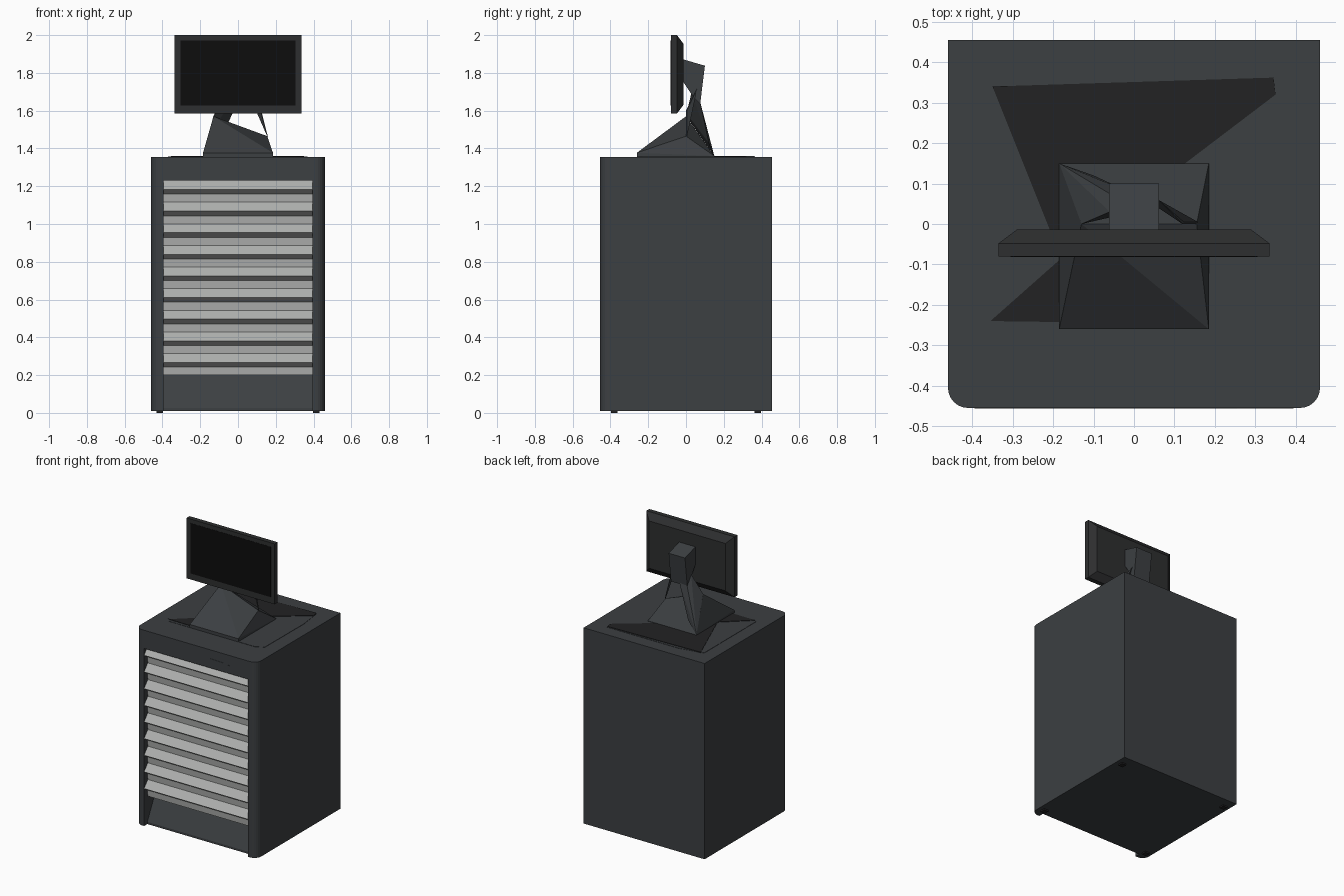
import bpy, bmesh, math

if "Cube" in bpy.data.objects:
    bpy.data.objects.remove(bpy.data.objects["Cube"])


def material(name, r, g, b):
    m = bpy.data.materials.new(name)
    m.diffuse_color = (r, g, b, 1)
    m.use_nodes = True
    m.node_tree.nodes["Principled BSDF"].inputs["Base Color"].default_value = m.diffuse_color
    return m


DARK = material("dark_grey", 0.045, 0.05, 0.054)
BLACK = material("near_black", 0.016, 0.016, 0.017)
BEZEL = material("bezel_grey", 0.027, 0.028, 0.029)
SCREEN = material("screen_black", 0.004, 0.004, 0.004)
LIGHT = material("light_grey", 0.42, 0.43, 0.42)


def finish(name, bm, mat):
    bmesh.ops.recalc_face_normals(bm, faces=bm.faces)
    me = bpy.data.meshes.new(name)
    bm.to_mesh(me)
    bm.free()
    ob = bpy.data.objects.new(name, me)
    bpy.context.collection.objects.link(ob)
    me.materials.append(mat)
    return ob


def prism(name, pts, axis, lo, hi, mat):
    """Extrude a 2D outline along z (outline in x,y) or along x (outline in y,z)."""
    bm = bmesh.new()
    place = (lambda a, b, t: (a, b, t)) if axis == "z" else (lambda a, b, t: (t, a, b))
    low = [bm.verts.new(place(a, b, lo)) for a, b in pts]
    high = [bm.verts.new(place(a, b, hi)) for a, b in pts]
    bm.faces.new(low)
    bm.faces.new(high)
    n = len(pts)
    for i in range(n):
        j = (i + 1) % n
        bm.faces.new((low[i], low[j], high[j], high[i]))
    return finish(name, bm, mat)


def box(name, x0, x1, y0, y1, z0, z1, mat):
    return prism(name, [(x0, y0), (x1, y0), (x1, y1), (x0, y1)], "z", z0, z1, mat)


def hull(name, pts, mat):
    bm = bmesh.new()
    for p in pts:
        bm.verts.new(p)
    res = bmesh.ops.convex_hull(bm, input=bm.verts)
    loose = [v for v in bm.verts if not v.link_faces]
    bmesh.ops.delete(bm, geom=loose, context="VERTS")
    return finish(name, bm, mat)


# Cabinet body: rounded front corners, recessed front with sloping plinth
R = 0.05
arc = [(0.41 + R * math.sin(a), -0.405 - R * math.cos(a))
       for a in (math.radians(15 * i) for i in range(7))]
outline = arc + [(0.46, 0.455), (-0.46, 0.455)] + [(-x, y) for x, y in reversed(arc)]
body = prism("cabinet_body", outline, "z", 0.01, 1.355, DARK)
cutter = prism("front_opening_cutter",
               [(-0.5, 1.23), (-0.33, 1.23), (-0.33, 0.2), (-0.42, 0.025),
                (-0.42, -0.05), (-0.5, -0.05)], "x", -0.395, 0.395, DARK)
cutter.hide_render = True
cutter.hide_viewport = True
cut = body.modifiers.new("front_opening", "BOOLEAN")
cut.object = cutter
cut.operation = "DIFFERENCE"
cut.solver = "EXACT"

# Feet
for sx in (-1, 1):
    for y in (-0.38, 0.38):
        box("foot", sx * 0.415 - 0.017, sx * 0.415 + 0.017, y - 0.017, y + 0.017, 0, 0.012, BLACK)

# Nine drawers with awning-shaped pulls
PITCH = 1.03 / 9
for i in range(9):
    z = 1.23 - i * PITCH
    prism(f"drawer_{i + 1}",
          [(-0.415, z), (-0.456, z - 0.047), (-0.418, z - 0.072),
           (-0.415, z - PITCH), (-0.33, z - PITCH), (-0.33, z)],
          "x", -0.395, 0.395, LIGHT)

# Small flat latch on the top front rail
hull("latch", [(x, y, z) for y in (-0.4565, -0.45)
               for x, z in ((0.1, 1.295), (0.22, 1.292), (0.255, 1.284), (0.18, 1.278))], DARK)

# Shallow tray on the cabinet top with a dark mat
prism("top_tray", [(-0.37, -0.23), (-0.34, -0.26), (0.31, -0.26), (0.365, -0.23),
                   (0.368, 0.19), (0.345, 0.365), (-0.2, 0.365), (-0.37, 0.33)],
      "z", 1.35, 1.357, DARK)
prism("top_mat", [(-0.35, 0.34), (-0.18, -0.085), (-0.355, -0.24), (0.0, -0.245),
                  (0.1, 0.13), (0.35, 0.32), (0.345, 0.362)],
      "z", 1.353, 1.36, BLACK)

# Monitor stand: faceted base, twisted neck pieces and head
hull("stand_base",
     [(s * 0.185, y, z) for s in (-1, 1)
      for y, z in ((-0.26, 1.355), (-0.26, 1.377), (0.15, 1.355), (0.15, 1.36))]
     + [(-0.13, 0.0, 1.57), (0.155, 0.0, 1.465)], DARK)
hull("stand_neck",
     [(-0.185, 0.15, 1.36), (-0.13, 0.0, 1.572), (-0.1, 0.03, 1.55), (-0.1, 0.12, 1.43),
      (-0.06, 0.075, 1.64), (-0.06, 0.03, 1.70), (0.0, 0.074, 1.65), (0.0, 0.03, 1.70)], DARK)
hull("stand_brace",
     [(0.155, 0.0, 1.463), (0.158, 0.005, 1.463), (0.12, 0.0, 1.6), (0.123, 0.005, 1.6),
      (0.06, 0.04, 1.68), (0.06, 0.06, 1.72)], DARK)
hull("stand_head",
     [(s * 0.062, y, z) for s in (-1, 1)
      for y, z in ((-0.02, 1.873), (0.1, 1.838), (0.075, 1.635), (0.04, 1.67), (-0.02, 1.76))],
     DARK)

# Monitor: bezel, tapered rear shell and screen
box("monitor_bezel", -0.335, 0.335, -0.08, -0.048, 1.585, 2.0, BEZEL)
hull("monitor_shell",
     [(s * x, y, z) for s in (-1, 1)
      for x, y, z in ((0.335, -0.048, 1.585), (0.335, -0.048, 2.0),
                      (0.29, -0.014, 1.63), (0.29, -0.014, 1.955))], BEZEL)
box("monitor_screen", -0.305, 0.305, -0.0815, -0.075, 1.627, 1.972, SCREEN)
